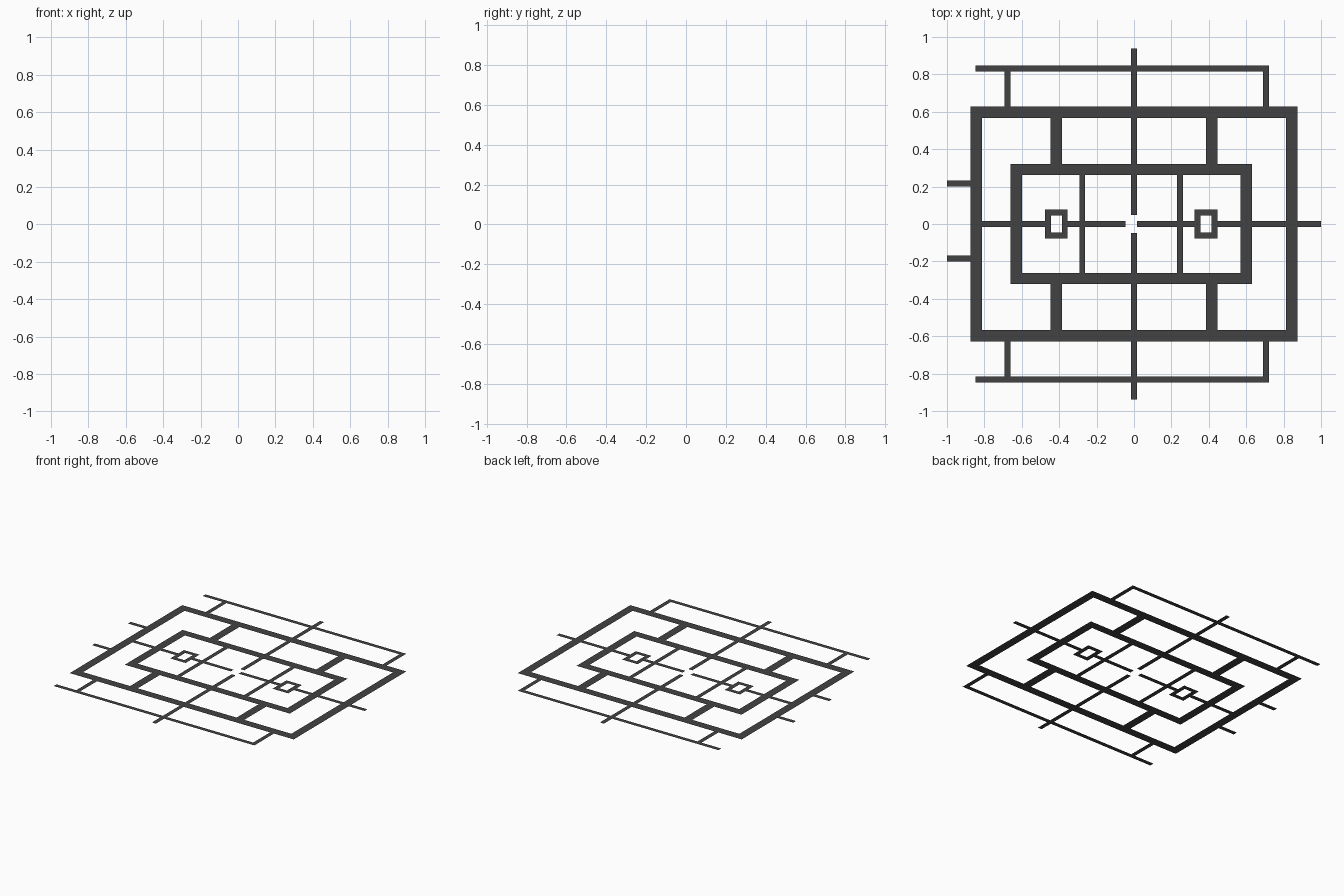
import bpy, bmesh

if "Cube" in bpy.data.objects:
    bpy.data.objects.remove(bpy.data.objects["Cube"])

dark = bpy.data.materials.new("dark_grey")
dark.diffuse_color = (0.055, 0.055, 0.055, 1)
dark.use_nodes = True
dark.node_tree.nodes["Principled BSDF"].inputs["Base Color"].default_value = dark.diffuse_color


def flat(name, rects):
    """One flat sheet object made of rectangles (x0, x1, y0, y1)."""
    bm = bmesh.new()
    for x0, x1, y0, y1 in rects:
        bm.faces.new([bm.verts.new((x, y, 0)) for x, y in
                      ((x0, y0), (x1, y0), (x1, y1), (x0, y1))])
    bmesh.ops.remove_doubles(bm, verts=bm.verts, dist=1e-5)
    mesh = bpy.data.meshes.new(name)
    bm.to_mesh(mesh)
    bm.free()
    mesh.materials.append(dark)
    ob = bpy.data.objects.new(name, mesh)
    bpy.context.collection.objects.link(ob)


def ring(x0, x1, h, w):
    """Rectangular frame, half height h, band width w."""
    return [(x0, x1, h - w, h), (x0, x1, -h, -h + w),
            (x0, x0 + w, -h + w, h - w), (x1 - w, x1, -h + w, h - w)]


def both(rects):
    """Repeat rectangles mirrored across the x axis."""
    return rects + [(a, b, -d, -c) for a, b, c, d in rects]


T = 0.0155  # half width of thin strips

# Main frames and the small square loops
flat("outer_frame", ring(-0.875, 0.875, 0.628, 0.061))
flat("inner_frame", ring(-0.659, 0.63, 0.322, 0.06))
flat("left_small_loop", ring(-0.476, -0.355, 0.077, 0.031))
flat("right_small_loop", ring(0.324, 0.446, 0.077, 0.031))

# Wide links between the two frames
flat("frame_links", both([(x - 0.03, x + 0.03, 0.322, 0.567) for x in (-0.416, 0.416)]))

# Thin dividers inside the inner frame
flat("inner_dividers", [(x - T, x + T, -0.262, 0.262) for x in (-0.277, 0.246)])

# Centre cross, broken where it meets other parts
flat("centre_cross_long", both([(-T, T, a, b) for a, b in
     ((0.048, 0.262), (0.322, 0.567), (0.628, 0.816), (0.847, 0.938))]))
flat("centre_cross_wide", [(a, b, -T, T) for a, b in
     ((-0.814, -0.659), (-0.599, -0.476), (-0.355, -0.277 - T), (-0.277 + T, -0.046),
      (0.016, 0.246 - T), (0.246 + T, 0.324), (0.446, 0.57), (0.63, 0.814), (0.875, 1.0))])

# Outer rails with their posts
flat("outer_rails", both([(-0.847, 0.721, 0.816, 0.847)]))
flat("rail_posts", both([(x - T, x + T, 0.628, 0.816) for x in (-0.677, 0.7055)]))

# Stubs on the left side
flat("left_stubs", [(-1.0, -0.875, y - T, y + T) for y in (0.216, -0.184)])
